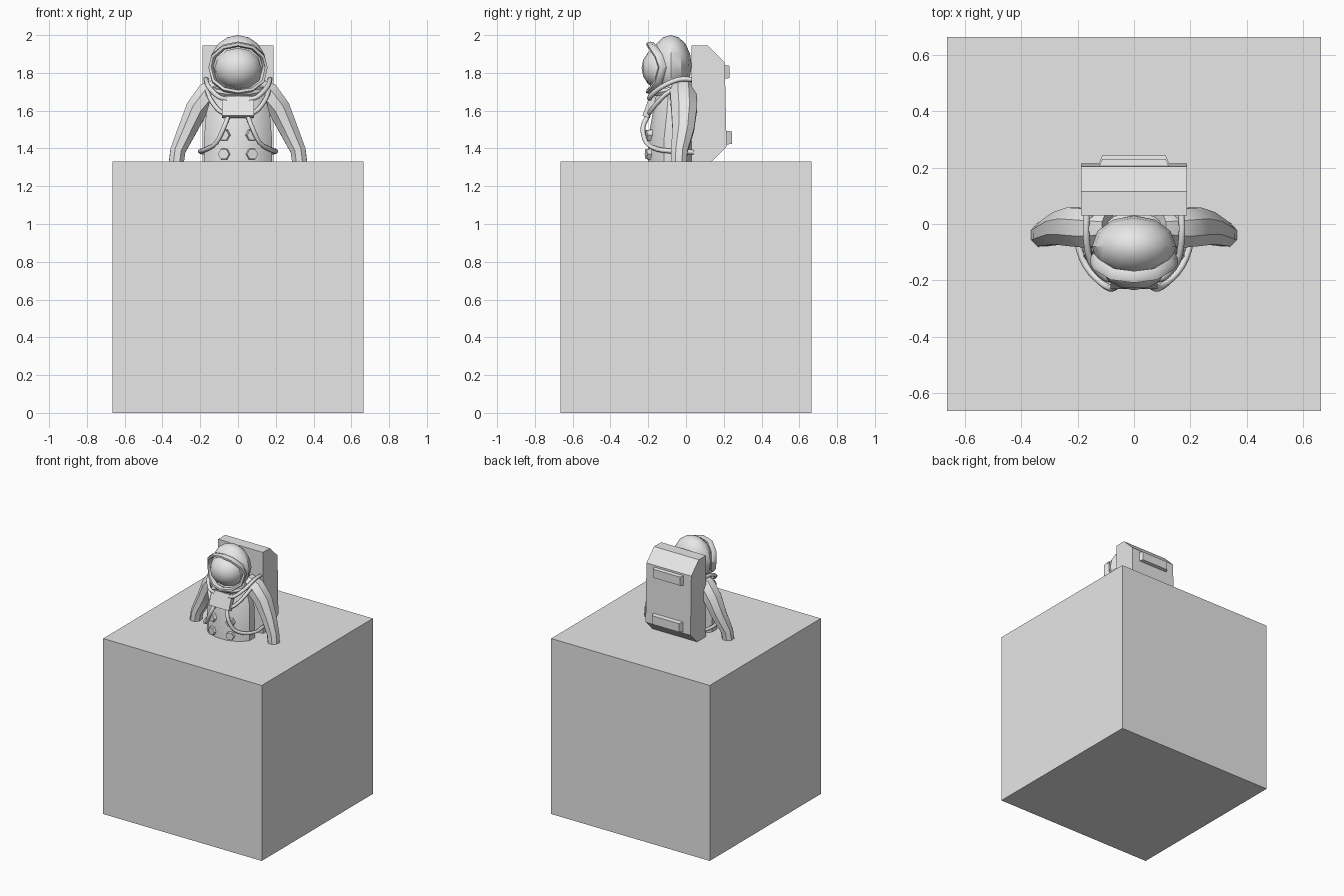
import bpy, bmesh, math
from mathutils import Vector, Matrix

cube = bpy.data.objects.get("Cube")
if cube:
    bpy.data.objects.remove(cube, do_unlink=True)

# Single plain grey material
grey = bpy.data.materials.new("plain_grey")
grey.use_nodes = True
grey.diffuse_color = (0.8, 0.8, 0.8, 1)
grey.node_tree.nodes["Principled BSDF"].inputs["Base Color"].default_value = (0.8, 0.8, 0.8, 1)


def finish(bm, name, smooth=0):
    """Turn a bmesh into a named, coloured object."""
    bmesh.ops.recalc_face_normals(bm, faces=bm.faces)
    mesh = bpy.data.meshes.new(name)
    bm.to_mesh(mesh)
    bm.free()
    mesh.materials.append(grey)
    obj = bpy.data.objects.new(name, mesh)
    bpy.context.collection.objects.link(obj)
    if smooth:
        bpy.ops.object.select_all(action='DESELECT')
        obj.select_set(True)
        bpy.context.view_layer.objects.active = obj
        bpy.ops.object.shade_smooth_by_angle(angle=math.radians(smooth))
    return obj


def box(name, centre, size, tilt=0, bevel=0):
    bm = bmesh.new()
    bmesh.ops.create_cube(bm, size=1)
    bmesh.ops.scale(bm, vec=size, verts=bm.verts)
    if bevel:
        bmesh.ops.bevel(bm, geom=bm.edges[:], offset=bevel, segments=1, affect='EDGES')
    bmesh.ops.transform(bm, matrix=Matrix.Translation(centre) @ Matrix.Rotation(tilt, 4, 'X'),
                        verts=bm.verts)
    return finish(bm, name)


def ellipsoid(name, centre, radii, seg, rings, turn, smooth):
    bm = bmesh.new()
    bmesh.ops.create_uvsphere(bm, u_segments=seg, v_segments=rings, radius=1)
    bmesh.ops.rotate(bm, matrix=Matrix.Rotation(turn, 3, 'X'), verts=bm.verts)
    bmesh.ops.scale(bm, vec=radii, verts=bm.verts)
    bmesh.ops.translate(bm, vec=centre, verts=bm.verts)
    return finish(bm, name, smooth)


def loft(name, points, radii, sides=8, ref=(0, 1, 0), closed=False, smooth=40):
    """Sweep an elliptical ring along points; radii are (along ref, across)."""
    pts = [Vector(p) for p in points]
    n = len(pts)
    bm = bmesh.new()
    rings = []
    u = Vector(ref)
    for i, p in enumerate(pts):
        if closed:
            t = pts[(i + 1) % n] - pts[i - 1]
        else:
            t = pts[min(i + 1, n - 1)] - pts[max(i - 1, 0)]
        t.normalize()
        u = (u - t * u.dot(t)).normalized()
        v = t.cross(u)
        ru, rv = radii[i]
        ring = []
        for k in range(sides):
            a = 2 * math.pi * (k + 0.5) / sides
            ring.append(bm.verts.new(p + u * ru * math.cos(a) + v * rv * math.sin(a)))
        rings.append(ring)
    for i in range(n if closed else n - 1):
        a, b = rings[i], rings[(i + 1) % n]
        for k in range(sides):
            j = (k + 1) % sides
            bm.faces.new((a[k], a[j], b[j], b[k]))
    if not closed:
        bm.faces.new(rings[0])
        bm.faces.new(rings[-1])
    return finish(bm, name, smooth)


def rounded(points, steps=3):
    """Smooth path through the points."""
    p = [Vector(q) for q in points]
    p = [2 * p[0] - p[1]] + p + [2 * p[-1] - p[-2]]
    out = []
    for i in range(1, len(p) - 2):
        a, b, c, d = p[i - 1:i + 3]
        for s in range(steps):
            t = s / steps
            out.append(0.5 * (2 * b + (c - a) * t + (2 * a - 5 * b + 4 * c - d) * t * t
                              + (3 * b - a - 3 * c + d) * t ** 3))
    return out + [p[-2]]


def tube(name, points, r, ref=(1, 0, 0)):
    path = rounded(points)
    return loft(name, path, [(r, r)] * len(path), 6, ref, smooth=65)


# Large base block
box("base_block", (0, 0, 0.665), (1.33, 1.33, 1.33))

# Torso
loft("torso",
     [(0, -0.085, 1.29), (0, -0.085, 1.45), (0, -0.075, 1.58), (0, -0.07, 1.69), (0, -0.07, 1.76)],
     [(0.122, 0.186), (0.12, 0.186), (0.105, 0.175), (0.09, 0.145), (0.07, 0.1)], 12, smooth=30)

# Backpack: side profile extruded across x
bm = bmesh.new()
profile = [(0.03, 1.305), (0.11, 1.305), (0.215, 1.41), (0.205, 1.855), (0.115, 1.945), (0.03, 1.945)]
face = bm.faces.new([bm.verts.new((-0.188, y, z)) for y, z in profile])
res = bmesh.ops.extrude_face_region(bm, geom=[face])
bmesh.ops.translate(bm, vec=(0.376, 0, 0),
                    verts=[g for g in res["geom"] if isinstance(g, bmesh.types.BMVert)])
finish(bm, "backpack")

# Backpack bars, tapered outward
for name, y, z in (("backpack_upper_bar", 0.213, 1.805), ("backpack_lower_bar", 0.225, 1.457)):
    bar = box(name, (0, y, z), (0.256, 0.036, 0.076))
    for v in bar.data.vertices:
        if v.co.y > y:
            v.co.x *= 0.88
            v.co.z = z + (v.co.z - z) * 0.85

# Helmet shell and bulging visor
ellipsoid("helmet", (0, -0.08, 1.84), (0.15, 0.11, 0.16), 12, 8, 0, 30)
ellipsoid("visor", (0, -0.125, 1.825), (0.127, 0.11, 0.115), 12, 8, math.pi / 2, 40)

# Visor rim, swept back at the sides
half = [(0.075, -0.178, 1.937), (0.128, -0.145, 1.89), (0.143, -0.125, 1.83),
        (0.125, -0.145, 1.755), (0.07, -0.178, 1.712)]
rim = [(0, -0.188, 1.952)] + half + [(0, -0.19, 1.7)] + [(-x, y, z) for x, y, z in reversed(half)]
loft("visor_rim", rim, [(0.024, 0.014)] * len(rim), 6, closed=True)

# Neck ring
ring = [(0.125 * math.cos(a), -0.075 + 0.1 * math.sin(a), 1.71 + 0.02 * math.sin(a))
        for a in (2 * math.pi * k / 12 for k in range(12))]
loft("neck_ring", ring, [(0.018, 0.018)] * 12, 6, (0, 0, 1), closed=True)

# Chest control panel
box("chest_panel", (0, -0.195, 1.62), (0.168, 0.035, 0.112), -0.35)

for side, s in (("left", 1), ("right", -1)):
    def mir(points):
        return [(s * x, y, z) for x, y, z in points]

    # Arm with shoulder, elbow and wrist
    loft(side + "_arm",
         mir([(0.09, -0.015, 1.725), (0.155, -0.015, 1.69), (0.218, -0.01, 1.61),
              (0.268, -0.015, 1.5), (0.318, -0.035, 1.39), (0.33, -0.04, 1.3)]),
         [(0.06, 0.055), (0.075, 0.07), (0.074, 0.064), (0.062, 0.054), (0.047, 0.044), (0.045, 0.042)],
         8, smooth=35)

    # Shoulder straps from the backpack to the panel
    tube(side + "_shoulder_strap",
         mir([(0.168, 0.04, 1.765), (0.17, -0.04, 1.765), (0.155, -0.13, 1.725),
              (0.105, -0.19, 1.675), (0.06, -0.19, 1.66)]), 0.013)
    tube(side + "_lower_strap",
         mir([(0.155, 0.04, 1.74), (0.163, -0.08, 1.705), (0.14, -0.145, 1.65),
              (0.1, -0.185, 1.6), (0.06, -0.2, 1.58)]), 0.012)

    # Hose from the panel round the waist to the backpack
    tube(side + "_hose",
         mir([(0.05, -0.2, 1.575), (0.075, -0.228, 1.51), (0.115, -0.21, 1.43),
              (0.17, -0.15, 1.395), (0.2, -0.06, 1.385), (0.185, 0.04, 1.38)]), 0.013)

    # Hexagonal chest valves
    for level, z in (("upper", 1.47), ("lower", 1.37)):
        bm = bmesh.new()
        bmesh.ops.create_cone(bm, cap_ends=True, segments=6, radius1=0.036, radius2=0.03, depth=0.04)
        turn = (Matrix.Translation((s * 0.072, -0.192, z)) @ Matrix.Rotation(s * 0.25, 4, 'Z')
                @ Matrix.Rotation(math.pi / 2, 4, 'X') @ Matrix.Rotation(math.pi / 6, 4, 'Z'))
        bmesh.ops.transform(bm, matrix=turn, verts=bm.verts)
        finish(bm, side + "_" + level + "_valve")
